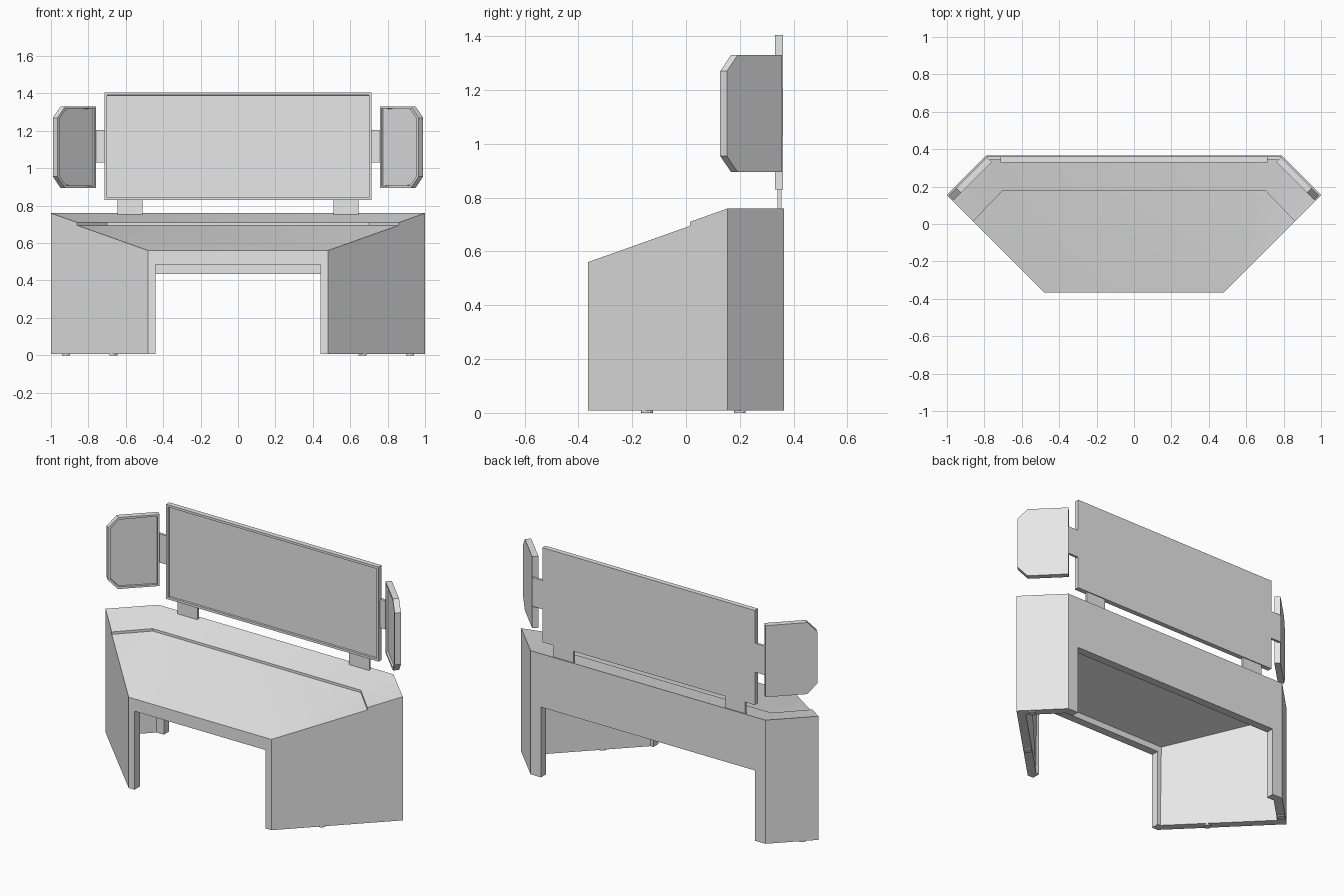
import bpy, bmesh, math
from mathutils import Matrix, Vector

cube = bpy.data.objects.get("Cube")
if cube:
    bpy.data.objects.remove(cube, do_unlink=True)

GREY = (0.8, 0.8, 0.8, 1)
mat = bpy.data.materials.new("light_grey")
mat.use_nodes = True
mat.diffuse_color = GREY
mat.node_tree.nodes["Principled BSDF"].inputs["Base Color"].default_value = GREY


def finish(bm, name):
    bmesh.ops.recalc_face_normals(bm, faces=bm.faces[:])
    mesh = bpy.data.meshes.new(name)
    bm.to_mesh(mesh)
    bm.free()
    mesh.materials.append(mat)
    ob = bpy.data.objects.new(name, mesh)
    bpy.context.collection.objects.link(ob)
    return ob


def box(name, lo, hi):
    bm = bmesh.new()
    lo, hi = Vector(lo), Vector(hi)
    size = hi - lo
    bmesh.ops.create_cube(bm, size=1, matrix=Matrix.Translation((lo + hi) / 2)
                          @ Matrix.Diagonal((*size, 1)))
    return finish(bm, name)


def screen(name, outline, place, thick, bezel, recess):
    """Flat panel with a recessed display; place(u, d, z) gives a point at depth d."""
    bm = bmesh.new()
    front = bm.faces.new([bm.verts.new(place(u, 0, z)) for u, z in outline])
    back = bm.faces.new([bm.verts.new(place(u, thick, z)) for u, z in outline])
    n = len(outline)
    for i in range(n):
        j = (i + 1) % n
        bm.faces.new([front.verts[i], front.verts[j], back.verts[j], back.verts[i]])
    bmesh.ops.recalc_face_normals(bm, faces=bm.faces[:])
    bmesh.ops.inset_region(bm, faces=[front], thickness=bezel)
    bmesh.ops.inset_region(bm, faces=[front], thickness=0.001, depth=-recess)
    return finish(bm, name)


# Desk shell: half of the outer skin, mirrored, then thickened inward
FOOT = 0.008
FRONT, BACK = -0.365, 0.365
corner = (0.48, FRONT, 0.56)
side = (1.0, 0.155, 0.76)
rear = (0.79, BACK, 0.76)
step_side, step_mid, step_axis = (0.86, 0.015), (0.70, 0.18), (0, 0.18)
LOW, HIGH = 0.695, 0.71


def down(p):
    return (p[0], p[1], FOOT)


skin = [
    # front frame, with knee opening
    [(0, FRONT, 0.56), corner, down(corner), (0.44, FRONT, FOOT),
     (0.44, FRONT, 0.485), (0, FRONT, 0.485)],
    # sloping worktop
    [(0, FRONT, 0.56), corner, (*step_mid, LOW), (*step_axis, LOW)],
    [corner, (*step_side, LOW), (*step_mid, LOW)],
    # small step
    [(*step_axis, LOW), (*step_mid, LOW), (*step_mid, HIGH), (*step_axis, HIGH)],
    [(*step_mid, LOW), (*step_side, LOW), (*step_side, HIGH), (*step_mid, HIGH)],
    # raised rim
    [(*step_axis, HIGH), (*step_mid, HIGH), rear, (0, BACK, 0.76)],
    [(*step_mid, HIGH), (*step_side, HIGH), side, rear],
    # side walls
    [corner, (*step_side, LOW), (*step_side, HIGH), side, down(side), down(corner)],
    [side, rear, down(rear), down(side)],
    # back panel
    [rear, (0, BACK, 0.76), (0, BACK, 0.435), (0.72, BACK, 0.435),
     (0.72, BACK, FOOT), down(rear)],
]
bm = bmesh.new()
for sx in (1, -1):
    for face in skin:
        bm.faces.new([bm.verts.new((sx * x, y, z)) for x, y, z in face])
bmesh.ops.remove_doubles(bm, verts=bm.verts[:], dist=0.0005)
middle = [e for e in bm.edges if len(e.link_faces) == 2
          and all(abs(v.co.x) < 0.001 for v in e.verts)]
bmesh.ops.dissolve_edges(bm, edges=middle, use_verts=True)
desk = finish(bm, "desk_shell")
solid = desk.modifiers.new("thickness", "SOLIDIFY")
solid.thickness = 0.05
solid.offset = -1
solid.use_even_offset = True
solid.use_quality_normals = True
bpy.ops.object.select_all(action="DESELECT")
desk.select_set(True)
bpy.context.view_layer.objects.active = desk
bpy.ops.object.modifier_apply(modifier=solid.name)
bpy.ops.object.shade_smooth_by_angle(angle=math.radians(12))

# Central wide screen
screen("main_screen", [(-0.715, 0.83), (0.715, 0.83), (0.715, 1.405), (-0.715, 1.405)],
       lambda u, d, z: (u, 0.33 + d, z), 0.03, 0.02, 0.012)

# Parts on both sides
L = 0.29
wing = [(0, 0.895), (L - 0.057, 0.895), (L, 0.955), (L, 1.27), (L - 0.057, 1.33), (0, 1.33)]
r = math.sqrt(0.5)
for sx, label in ((1, "left"), (-1, "right")):
    # angled side screen
    screen(label + "_screen", wing,
           lambda u, d, z: (sx * (0.76 + r * (u + d)), 0.332 + r * (d - u), z),
           0.035, 0.015, 0.012)
    # link between screens, and stem down to the desk
    xs = sorted((sx * 0.70, sx * 0.785))
    box(label + "_screen_link", (xs[0], 0.345, 1.03), (xs[1], 0.36, 1.205))
    xs = sorted((sx * 0.51, sx * 0.645))
    box(label + "_screen_stem", (xs[0], 0.34, 0.735), (xs[1], 0.354, 0.84))
    # foot pads under the side wall
    for part, x, y in (("front", 0.665, -0.145), ("back", 0.92, 0.2)):
        bm = bmesh.new()
        bmesh.ops.create_cone(bm, cap_ends=True, segments=12, radius1=0.022, radius2=0.022,
                              depth=FOOT, matrix=Matrix.Translation((sx * x, y, FOOT / 2)))
        finish(bm, f"{label}_{part}_foot_pad")
